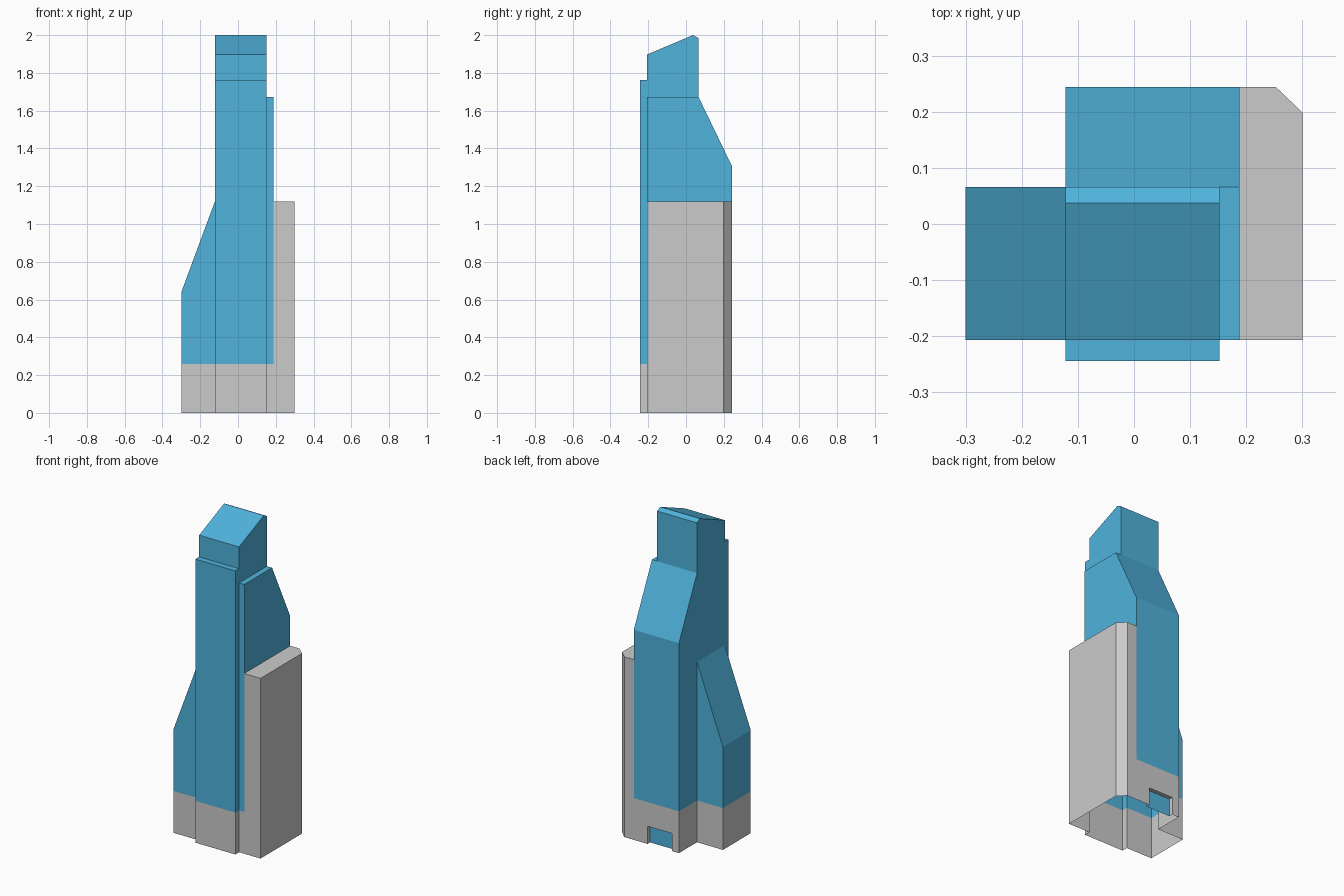
import bpy, bmesh

if "Cube" in bpy.data.objects:
    bpy.data.objects.remove(bpy.data.objects["Cube"])

blue = bpy.data.materials.new("blue_glass")
blue.diffuse_color = (0.08, 0.45, 0.72, 1)
blue.use_nodes = True
blue.node_tree.nodes["Principled BSDF"].inputs["Base Color"].default_value = blue.diffuse_color

# shared plan positions and heights
XL, XA, XB, XC, XR = -0.30, -0.122, 0.152, 0.188, 0.30
YF, YA, YT, YB, YR = -0.244, -0.207, 0.037, 0.066, 0.244
ZBASE, ZWING, ZANNEX, ZREAR, ZSTEP, ZSLAB = 0.26, 0.64, 1.12, 1.305, 1.673, 1.762
ZFRONT, ZBACK, ZTOP = 1.897, 1.985, 2.0


def shell(name, paths, caps, mat=None):
    """Vertical walls along counterclockwise paths of (x, y, bottom, top), plus cap polygons."""
    bm = bmesh.new()

    def face(pts):
        bm.faces.new([bm.verts.new(p) for p in pts])

    for path in paths:
        for (x0, y0, b0, t0), (x1, y1, b1, t1) in zip(path, path[1:]):
            if (x0, y0) != (x1, y1):
                face([(x0, y0, b0), (x1, y1, b1), (x1, y1, t1), (x0, y0, t0)])
    for cap in caps:
        face(cap)
    bmesh.ops.remove_doubles(bm, verts=bm.verts[:], dist=1e-5)
    me = bpy.data.meshes.new(name)
    bm.to_mesh(me)
    bm.free()
    ob = bpy.data.objects.new(name, me)
    bpy.context.collection.objects.link(ob)
    if mat:
        me.materials.append(mat)
    return ob


def level(points, bottom, top):
    return [(x, y, bottom, top) for x, y in points]


def slab(x0, x1, y0, y1, z00, z10, z11, z01):
    """Roof over a rectangle, one height per corner."""
    return [(x0, y0, z00), (x1, y0, z10), (x1, y1, z11), (x0, y1, z01)]


# grey plinth around the tower, with a doorway in the back wall
DL, DR, DZ, DY = -0.075, 0.093, 0.11, YR - 0.025
plinth = [(DL, YR), (XA, YR), (XA, YB), (XL, YB), (XL, YA), (XA, YA),
          (XA, YF), (XB, YF), (XB, YA), (XC, YA)]
shell("plinth", [
    level([(XC, YR), (DR, YR)], 0, ZBASE),
    level([(DR, YR), (DL, YR)], DZ, ZBASE),
    level(plinth, 0, ZBASE),
    level([(DR, YR), (DR, DY)], 0, DZ),
    level([(DL, DY), (DL, YR)], 0, DZ),
], [slab(DL, DR, DY, YR, DZ, DZ, DZ, DZ)[::-1]])
shell("door_panel", [level([(DR, DY), (DL, DY)], 0, DZ)], [], blue)

# grey side annex with a chamfered back corner
annex = [(XC, YA), (XR, YA), (XR, 0.199), (0.253, YR), (XC, YR)]
shell("side_annex", [level(annex, 0, ZANNEX)],
      [[(x, y, ZANNEX) for x, y in annex]])

# sloped rear wing
shell("rear_wing", [[
    (XC, YB, ZANNEX, ZSTEP), (XC, YR, ZANNEX, ZREAR), (XC, YR, ZBASE, ZREAR),
    (XA, YR, ZBASE, ZREAR), (XA, YB, ZBASE, ZSTEP),
]], [slab(XA, XC, YB, YR, ZSTEP, ZSTEP, ZREAR, ZREAR)], blue)

# narrow step on the right of the shaft
shell("side_step", [
    level([(XB, YA), (XC, YA)], ZBASE, ZSTEP),
    level([(XC, YA), (XC, YB)], ZANNEX, ZSTEP),
], [slab(XB, XC, YA, YB, ZSTEP, ZSTEP, ZSTEP, ZSTEP)], blue)

# sloped left wing
shell("left_wing", [[
    (XA, YB, ZBASE, ZANNEX), (XL, YB, ZBASE, ZWING),
    (XL, YA, ZBASE, ZWING), (XA, YA, ZBASE, ZANNEX),
]], [slab(XL, XA, YA, YB, ZWING, ZANNEX, ZANNEX, ZWING)], blue)

# shallow front bay
shell("front_bay", [level([(XA, YA), (XA, YF), (XB, YF), (XB, YA)], ZBASE, ZSLAB)],
      [slab(XA, XB, YF, YA, ZSLAB, ZSLAB, ZSLAB, ZSLAB)], blue)

# main shaft and its pitched crown
shell("shaft_crown", [[
    (XB, YA, ZSTEP, ZFRONT), (XB, YT, ZSTEP, ZTOP), (XB, YB, ZSTEP, ZBACK),
    (XA, YB, ZSTEP, ZBACK), (XA, YB, ZANNEX, ZBACK), (XA, YT, ZANNEX, ZTOP),
    (XA, YA, ZANNEX, ZFRONT), (XA, YA, ZSLAB, ZFRONT), (XB, YA, ZSLAB, ZFRONT),
]], [
    slab(XA, XB, YA, YT, ZFRONT, ZFRONT, ZTOP, ZTOP),
    slab(XA, XB, YT, YB, ZTOP, ZTOP, ZBACK, ZBACK),
], blue)
